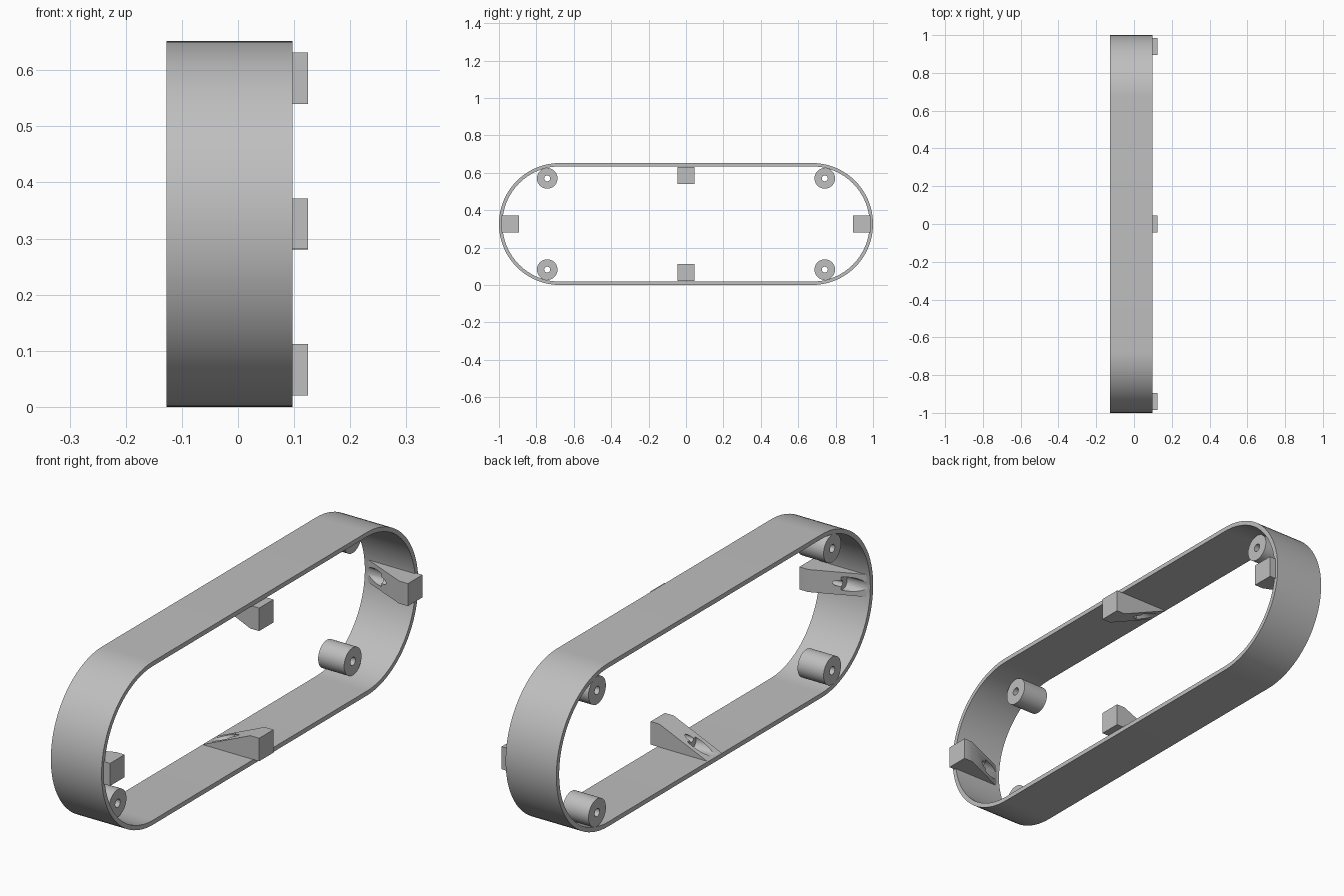
import bpy, bmesh, math

if "Cube" in bpy.data.objects:
    bpy.data.objects.remove(bpy.data.objects["Cube"], do_unlink=True)

BACK, RIM, FRONT = -0.127, 0.097, 0.125   # x of band edges and of lug faces
HEIGHT, WALL = 0.652, 0.018
MID = HEIGHT / 2

grey = bpy.data.materials.new("plain grey")
grey.use_nodes = True
colour = (0.52, 0.52, 0.52, 1)
grey.diffuse_color = colour
for node in grey.node_tree.nodes:
    if node.type == 'BSDF_PRINCIPLED':
        node.inputs["Base Color"].default_value = colour
        node.inputs["Roughness"].default_value = 0.6


def make_object(name, bm):
    bmesh.ops.recalc_face_normals(bm, faces=bm.faces)
    mesh = bpy.data.meshes.new(name)
    bm.to_mesh(mesh)
    bm.free()
    mesh.materials.append(grey)
    obj = bpy.data.objects.new(name, mesh)
    bpy.context.collection.objects.link(obj)
    return obj


def smooth(obj):
    bpy.ops.object.select_all(action='DESELECT')
    obj.select_set(True)
    bpy.context.view_layer.objects.active = obj
    bpy.ops.object.shade_smooth_by_angle(angle=math.radians(30))


def stadium(radius, half_straight, cy, cz, steps):
    """Closed (y, z) outline; a circle when half_straight is zero."""
    points = []
    for side in (1, -1):
        for i in range(steps + (half_straight > 0)):
            a = math.pi * i / steps - math.pi / 2
            points.append((cy + side * (half_straight + radius * math.cos(a)),
                           cz + side * radius * math.sin(a)))
    return points


def hollow_prism(name, outer, inner, x0, x1):
    bm = bmesh.new()
    loops = [[bm.verts.new((x, y, z)) for y, z in outline]
             for outline, x in ((outer, x0), (outer, x1), (inner, x1), (inner, x0))]
    n = len(outer)
    for k in range(4):
        a, b = loops[k], loops[(k + 1) % 4]
        for i in range(n):
            j = (i + 1) % n
            bm.faces.new((a[i], a[j], b[j], b[i]))
    obj = make_object(name, bm)
    smooth(obj)
    return obj


# Band: thin long-oval wall
straight = 1 - MID
hollow_prism("band", stadium(MID, straight, 0, MID, 48),
             stadium(MID - WALL, straight, 0, MID, 48), BACK, RIM)

# Four hollow screw posts
for y_name, sy in (("rear", 1), ("front", -1)):
    for z_name, sz in (("upper", 1), ("lower", -1)):
        cy, cz = sy * 0.742, MID + sz * 0.244
        hollow_prism(f"{z_name}_{y_name}_post", stadium(0.055, 0, cy, cz, 20),
                     stadium(0.016, 0, cy, cz, 20), BACK, -0.012)


# Wedge lug: side profile extruded across its width
def wedge():
    profile = [(BACK + 0.002, 0), (FRONT, 0), (FRONT, 0.092), (0.086, 0.092)]
    bm = bmesh.new()
    face = bm.faces.new([bm.verts.new((x, -0.045, z)) for x, z in profile])
    side = bmesh.ops.extrude_face_region(bm, geom=[face])
    verts = [v for v in side["geom"] if isinstance(v, bmesh.types.BMVert)]
    bmesh.ops.translate(bm, verts=verts, vec=(0, 0.09, 0))
    return make_object("lower_lug", bm)


def drill(obj, radius, x0, x1, height):
    bm = bmesh.new()
    bmesh.ops.create_cone(bm, cap_ends=True, segments=32, radius1=radius,
                          radius2=radius, depth=x1 - x0)
    cutter = make_object("drill_cutter", bm)
    cutter.hide_render = True
    cutter.rotation_euler.y = math.pi / 2
    cutter.location = ((x0 + x1) / 2, 0, height)
    mod = obj.modifiers.new("drill", 'BOOLEAN')
    mod.operation, mod.solver, mod.object = 'DIFFERENCE', 'EXACT', cutter
    bpy.context.view_layer.objects.active = obj
    bpy.ops.object.modifier_apply(modifier=mod.name)
    bpy.data.objects.remove(cutter, do_unlink=True)


lug = wedge()
drill(lug, 0.028, -0.2, -0.025, 0.032)   # wide recess
drill(lug, 0.012, -0.1, 0.05, 0.044)     # narrow pilot hole
smooth(lug)
lug.location.z = WALL + 0.002

# Repeat the lug around the band
for name, angle, y, z in (("rear_lug", 90, 0.986, MID),
                          ("upper_lug", 180, 0, HEIGHT - WALL - 0.002),
                          ("front_lug", -90, -0.986, MID)):
    copy = lug.copy()
    copy.name = name
    copy.rotation_euler.x = math.radians(angle)
    copy.location = (0, y, z)
    bpy.context.collection.objects.link(copy)
